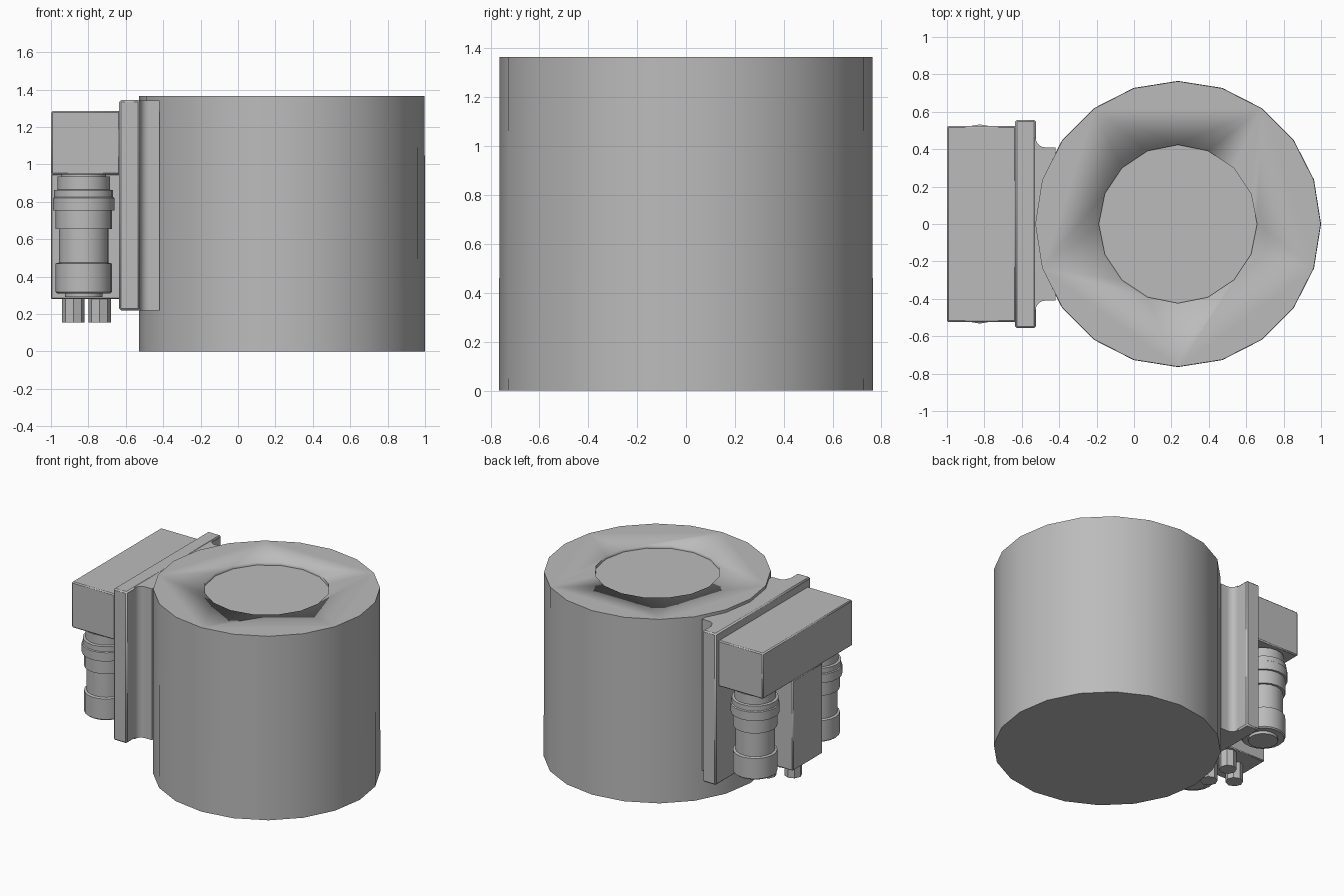
import bpy, bmesh
from math import radians, cos, sin, pi

cube = bpy.data.objects.get("Cube")
if cube:
    bpy.data.objects.remove(cube, do_unlink=True)

grey = bpy.data.materials.new("plain grey")
grey.use_nodes = True
COLOUR = (0.5, 0.5, 0.5, 1)
grey.diffuse_color = COLOUR
grey.node_tree.nodes["Principled BSDF"].inputs["Base Color"].default_value = COLOUR


def finish(name, bm, smooth=True):
    """Turn a bmesh into a named, shaded object."""
    bmesh.ops.recalc_face_normals(bm, faces=bm.faces[:])
    mesh = bpy.data.meshes.new(name)
    bm.to_mesh(mesh)
    bm.free()
    mesh.materials.append(grey)
    obj = bpy.data.objects.new(name, mesh)
    bpy.context.collection.objects.link(obj)
    if smooth:
        bpy.ops.object.select_all(action="DESELECT")
        obj.select_set(True)
        bpy.context.view_layer.objects.active = obj
        bpy.ops.object.shade_smooth_by_angle(angle=radians(30))
    return obj


def lathe(name, x, y, profile, sides, smooth=True):
    """Stack rings of (radius, height) and cap both ends."""
    bm = bmesh.new()
    rings = []
    for r, z in profile:
        angles = [2 * pi * i / sides for i in range(sides)]
        rings.append([bm.verts.new((x + r * cos(a), y + r * sin(a), z)) for a in angles])
    for low, high in zip(rings, rings[1:]):
        for i in range(sides):
            j = (i + 1) % sides
            bm.faces.new((low[i], low[j], high[j], high[i]))
    bm.faces.new(rings[0][::-1])
    bm.faces.new(rings[-1])
    return finish(name, bm, smooth)


def prism(name, outline, z0, z1):
    """Extrude a plan outline upwards."""
    bm = bmesh.new()
    face = bm.faces.new([bm.verts.new((x, y, z0)) for x, y in outline])
    new = bmesh.ops.extrude_face_region(bm, geom=[face])["geom"]
    bmesh.ops.translate(bm, vec=(0, 0, z1 - z0),
                        verts=[v for v in new if isinstance(v, bmesh.types.BMVert)])
    return finish(name, bm)


def box(name, x0, x1, half_y, z0, z1, bevel=0.01):
    obj = prism(name, [(x0, -half_y), (x1, -half_y), (x1, half_y), (x0, half_y)], z0, z1)
    mod = obj.modifiers.new("edge bevel", "BEVEL")
    mod.width = bevel
    mod.segments = 1
    return obj


# Main drum with a shallow round recess in its top
drum = lathe("main_drum", 0.235, 0, [(0.765, 0), (0.763, 1.365)], 20)
cutter = lathe("recess_cutter", 0.235, 0, [(0.423, 1.343), (0.423, 1.5)], 16)
cutter.hide_render = True
cutter.hide_viewport = True
cut = drum.modifiers.new("recess", "BOOLEAN")
cut.operation = "DIFFERENCE"
cut.solver = "EXACT"
cut.object = cutter

# Mounting plate and the filleted neck joining it to the drum
box("mounting_plate", -0.635, -0.525, 0.557, 0.22, 1.345)
fillet = [(-0.475 - 0.05 * cos(a), 0.46 - 0.05 * sin(a))
          for a in [radians(18 * i) for i in range(6)]]
side = [(-0.56, 0.46)] + fillet + [(-0.42, 0.41)]
prism("mount_neck", side + [(x, -y) for x, y in reversed(side)], 0.22, 1.343)

# Valve head and the column below it
box("valve_head", -1.0, -0.63, 0.525, 0.945, 1.285, 0.008)
box("valve_column", -1.0, -0.63, 0.175, 0.28, 0.95, 0.006)

# Stepped canisters hanging either side of the column
canister = [(0.1, 0.29), (0.1, 0.31), (0.142, 0.31), (0.15, 0.318), (0.15, 0.47),
            (0.133, 0.475), (0.133, 0.655), (0.15, 0.655), (0.15, 0.755),
            (0.165, 0.755), (0.165, 0.82), (0.158, 0.825), (0.158, 0.862),
            (0.14, 0.865), (0.14, 0.935), (0.12, 0.935), (0.12, 0.95)]
for label, y in (("left", 0.367), ("right", -0.367)):
    lathe(label + "_canister", -0.825, y, canister, 20)

# Three connector pegs under the column
for i, (x, y) in enumerate([(-0.88, 0), (-0.74, 0.1), (-0.74, -0.1)]):
    lathe(f"connector_peg_{i + 1}", x, y, [(0.06, 0.155), (0.06, 0.3)], 8, False)
